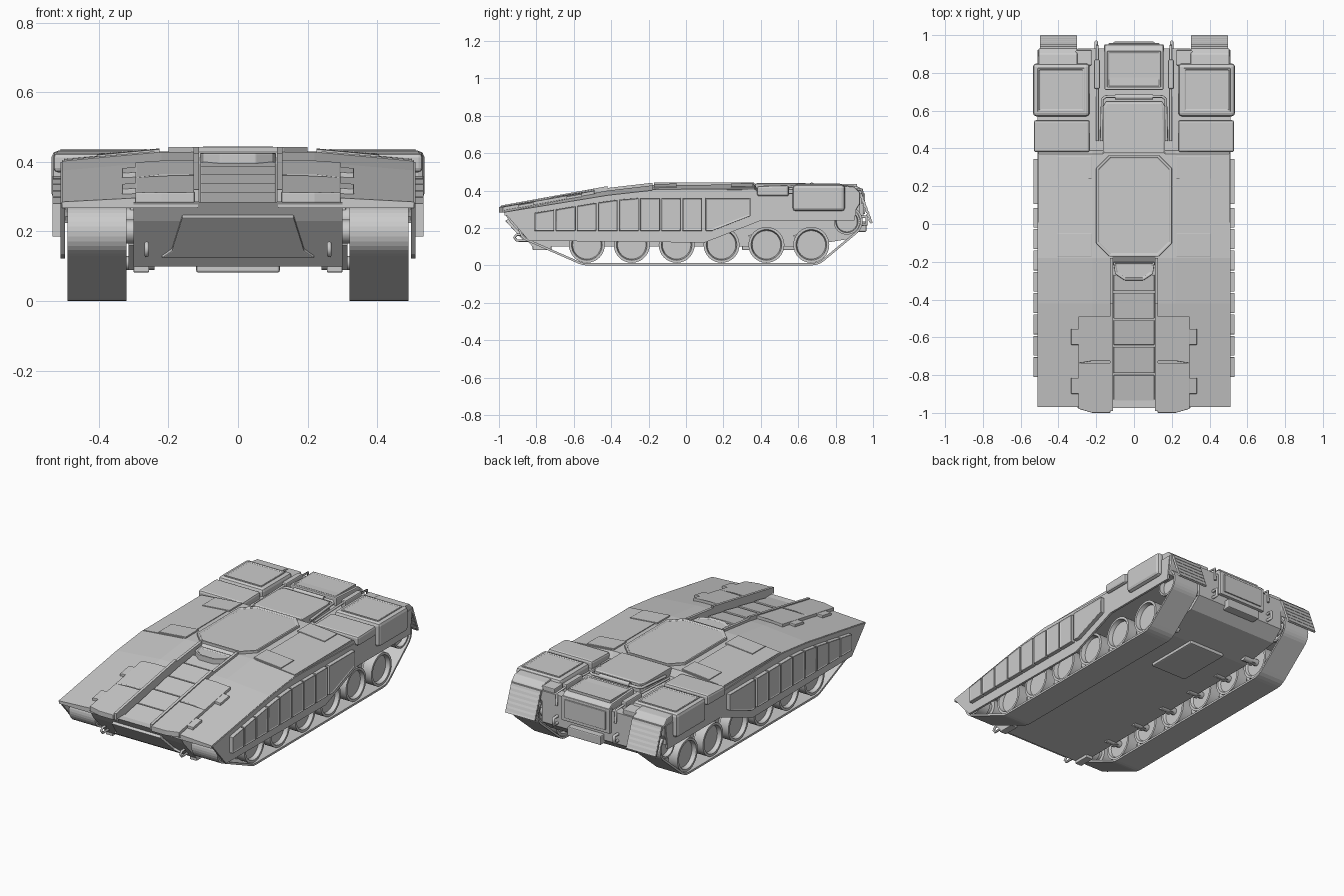
import bpy, bmesh
from math import sin, cos, pi
from mathutils import Vector
from mathutils.geometry import convex_hull_2d

if "Cube" in bpy.data.objects:
    bpy.data.objects.remove(bpy.data.objects["Cube"])


def finish(name, bm, mirror=False, bevel=0, smooth=False):
    bmesh.ops.recalc_face_normals(bm, faces=bm.faces)
    me = bpy.data.meshes.new(name)
    bm.to_mesh(me)
    bm.free()
    ob = bpy.data.objects.new(name, me)
    bpy.context.collection.objects.link(ob)
    if bevel:
        b = ob.modifiers.new("bevel", 'BEVEL')
        b.width, b.segments, b.limit_method = bevel, 2, 'ANGLE'
    if mirror:
        ob.modifiers.new("mirror", 'MIRROR')
    if smooth:
        bpy.ops.object.select_all(action='DESELECT')
        ob.select_set(True)
        bpy.context.view_layer.objects.active = ob
        bpy.ops.object.shade_smooth_by_angle()
    return ob


def loft(name, rings, caps=True, inset=None, **kw):
    """Skin a list of equal-length closed rings; inset=(width, depth) on the last cap."""
    bm = bmesh.new()
    vs = [[bm.verts.new(p) for p in r] for r in rings]
    n = len(vs[0])
    for a, b in zip(vs, vs[1:]):
        for i in range(n):
            bm.faces.new((a[i], a[(i + 1) % n], b[(i + 1) % n], b[i]))
    if caps:
        bm.faces.new(vs[0])
        top = bm.faces.new(vs[-1])
        bmesh.ops.recalc_face_normals(bm, faces=bm.faces)
        if inset:
            bmesh.ops.inset_region(bm, faces=[top], thickness=inset[0], depth=0)
            bmesh.ops.inset_region(bm, faces=[top], thickness=0.004, depth=inset[1])
    return finish(name, bm, **kw)


def side_prism(name, yz, x0, x1, **kw):
    return loft(name, [[(x, y, z) for y, z in yz] for x in (x0, x1)], **kw)


def plate(name, xy, z0, z1, **kw):
    return loft(name, [[(x, y, z) for x, y in xy] for z in (z0, z1)], **kw)


def box(name, x0, x1, y0, y1, z0, z1, **kw):
    return plate(name, [(x0, y0), (x1, y0), (x1, y1), (x0, y1)], z0, z1, **kw)


def lathe(name, prof, cy, cz, seg=32, mirror=True):
    rings = []
    for k in range(seg):
        a = 2 * pi * k / seg
        rings.append([(x, cy + r * cos(a), cz + r * sin(a)) for x, r in prof])
    rings.append(rings[0])
    bm = bmesh.new()
    for a, b in zip(rings, rings[1:]):
        for i in range(len(prof) - 1):
            bm.faces.new([bm.verts.new(p) for p in (a[i], a[i + 1], b[i + 1], b[i])])
    bmesh.ops.remove_doubles(bm, verts=bm.verts, dist=1e-5)
    bmesh.ops.dissolve_degenerate(bm, edges=bm.edges, dist=1e-5)
    return finish(name, bm, mirror=mirror, smooth=True)


def tube(name, pts, r, mirror=False):
    cu = bpy.data.curves.new(name, 'CURVE')
    cu.dimensions, cu.bevel_depth, cu.bevel_resolution, cu.use_fill_caps = '3D', r, 2, True
    sp = cu.splines.new('POLY')
    sp.points.add(len(pts) - 1)
    for p, q in zip(sp.points, pts):
        p.co = (*q, 1)
    ob = bpy.data.objects.new(name, cu)
    bpy.context.collection.objects.link(ob)
    if mirror:
        ob.modifiers.new("mirror", 'MIRROR')


# Deck height: (y, outer edge z, inner z)
DECK = [(-0.97, .285, .30), (-0.42, .375, .40), (-0.18, .402, .428), (0.37, .405, .43)]
XI, XO = 0.115, 0.505


def deck(x, y):
    for a, b in zip(DECK, DECK[1:]):
        if y <= b[0] or b is DECK[-1]:
            t = (y - a[0]) / (b[0] - a[0])
            e, c = (a[i] + t * (b[i] - a[i]) for i in (1, 2))
            s = max(0, (x - 0.22) / (XO - 0.22))
            return c + s * (e - c)


def drape(name, xy, h, **kw):
    return loft(name, [[(x, y, deck(x, y) + d) for x, y in xy] for d in (-0.012, h)], **kw)


# Main hull: tub between the tracks, deck halves, sunken centre strip
side_prism("lower_hull", [(-.975, .285), (-.94, .23), (-.82, .10), (.62, .10), (.86, .14), (.93, .20),
                          (.93, .385), (.3, .385), (-.18, .38), (-.9, .285)], -.30, .30)
sections = [[(XO, y, .268), (XO, y, e), (.22, y, c), (XI, y, c), (XI, y, .268)]
            for y, e, c in DECK + [(.39, .385, .39), (.91, .38, .385)]]
loft("deck_half", sections, mirror=True)
side_prism("centre_deck", [(-.955, .26), (-.955, .272), (-.5, .352), (-.22, .395), (-.17, .43), (.38, .43),
                           (.39, .385), (.92, .385), (.92, .26)], -.12, .12)

# Side skirts and their armour panels
side_prism("side_skirt", [(-.97, .282), (-.84, .132), (.10, .122), (.40, .24), (.90, .24), (.92, .385), (.37, .385),
                          (-.18, .40), (-.42, .373)], .497, .51, mirror=True)
for i in range(8):
    y0, y1 = -.81 + i * .113, -.81 + i * .113 + .105
    t0, t1 = (min(.36, deck(XO, y) - .03) for y in (y0, y1))
    side_prism("skirt_panel", [(y0, .185), (y1, .185), (y1, t1), (y0, t0)], .505, .533,
               mirror=True, bevel=.004, inset=(.006, -.003))
side_prism("skirt_panel_rear", [(.105, .185), (.14, .185), (.345, .265), (.345, .36), (.105, .36)], .505, .533,
           mirror=True, bevel=.004, inset=(.006, -.003))

# Front deck armour strips, side tabs, walls of the centre channel
for y0, y1 in ((-1.0, -.735), (-.725, -.49)):
    d = .022 if y0 < -.9 else -.012
    drape("glacis_armour", [(.125, y0), (.22, y0), (.295, y0 + d), (.295, y1), (.20, y1), (.125, y1)], .018,
          mirror=True, bevel=.003)
    ym = (y0 + y1) / 2 + .01
    drape("armour_tab", [(.29, ym - .042), (.333, ym - .042), (.333, ym + .042), (.29, ym + .042)], .016,
          mirror=True, bevel=.003)
drape("channel_wall", [(.112, -.99), (.128, -.99), (.128, -.42), (.112, -.42)], .024, mirror=True)
drape("channel_wall_rear", [(.112, -.42), (.128, -.42), (.128, -.18), (.112, -.18)], .014, mirror=True)
for y0, y1 in ((-.95, -.80), (-.79, -.65), (-.64, -.51), (-.50, -.365), (-.355, -.27)):
    za, zb = deck(0, y0) - .022, deck(0, y1) - .018
    side_prism("channel_slat", [(y0, za - .02), (y1, zb - .02), (y1, zb), (y0, za)], -.108, .108, bevel=.003)

# Driver hatch visor
plate("driver_visor", [(-.11, -.20), (-.10, -.265), (-.05, -.298), (.05, -.298), (.10, -.265), (.11, -.20)],
      .38, .425, bevel=.006, inset=(.012, -.006))

# Turret opening cover and shoulders
c = .07
oct_ = [(-.2 + c, -.172), (.2 - c, -.172), (.2, -.172 + c), (.2, .365 - c), (.2 - c, .365), (-.2 + c, .365),
        (-.2, .365 - c), (-.2, -.172 + c)]
plate("turret_ring", oct_, .42, .443, bevel=.003, inset=(.012, -.006))
drape("side_deck_panel", [(.24, -.178), (.50, -.178), (.50, .365), (.24, .365)], .004, mirror=True)
for y0, y1 in ((-.172, -.05), (.24, .36)):
    drape("deck_hatch", [(.225, y0), (.405, y0), (.405, y1), (.225, y1)], .009, mirror=True, bevel=.002)

# Rear stowage boxes
side_prism("small_stowage", [(.38, .37), (.55, .37), (.55, .43), (.38, .425)], .235, .53, mirror=True, bevel=.012)
box("stowage_box", .235, .535, .57, .85, .29, .432, mirror=True, bevel=.018)
box("stowage_lid", .262, .51, .595, .825, .42, .437, mirror=True, bevel=.004, inset=(.012, -.004))
side_prism("rear_fender", [(.84, .28), (.90, .28), (.93, .33), (.93, .39), (.90, .42), (.84, .425)], .30, .505,
           mirror=True, bevel=.006)
side_prism("fender_block", [(.84, .2), (.92, .2), (.92, .41), (.84, .415)], .225, .31, mirror=True, bevel=.004)

# Engine cover, rear hatch and pipes
plate("engine_cover", [(-.165, .37), (.165, .37), (.165, .62), (.15, .65), (-.15, .65), (-.165, .62)], .37, .437,
      bevel=.006, inset=(.01, .003))
side_prism("rear_hatch", [(.71, .37), (.945, .27), (.945, .405), (.92, .422), (.71, .435)], -.155, .155, bevel=.006)
box("rear_hatch_lid", -.142, .142, .722, .915, .41, .436, bevel=.003, inset=(.01, -.005))
box("rear_door", -.16, .16, .92, .95, .255, .40, bevel=.005)
box("rear_door_panel", -.135, .135, .945, .957, .275, .385, bevel=.003)
box("rear_step", -.11, .11, .91, .965, .18, .235, bevel=.006)
box("side_latch", .18, .212, .715, .87, .38, .43, mirror=True, bevel=.007)
tube("deck_pipe", [(0, .675, .428), (.15, .675, .428), (.168, .66, .425), (.172, .44, .41)], .008, mirror=True)
tube("outer_pipe", [(.195, .44, .405), (.195, .70, .415), (.195, .94, .405), (.195, .945, .33)], .007, mirror=True)
tube("cover_roll", [(-.10, .672, .43), (.10, .672, .43)], .014)
tube("tow_eye", [(.2, .93, .22), (.2, .965, .22), (.2, .965, .26), (.2, .93, .26)], .009, mirror=True)

# Louvred rear mud flaps
side_prism("mud_flap", [(.925, .385), (.94, .385), (.998, .228), (.988, .224)], .302, .498, mirror=True)
for i in range(6):
    y, z = .94 + i * .0095, .375 - i * .026
    side_prism("flap_slat", [(y - .015, z), (y + .003, z), (y + .012, z - .016), (y - .005, z - .016)], .305, .495,
               mirror=True)

# Nose plate, tow hooks and belly plates
front = [(-.22, .13), (.22, .13), (.19, .15), (.16, .245), (-.16, .245), (-.19, .15)]
slope = lambda z: -.82 - (z - .10) * .93
loft("nose_plate", [[(x, slope(z) - d, z - d * .5) for x, z in front] for d in (-.01, .012)], bevel=.003)
tube("tow_hook", [(.262, -.85, .165), (.262, -.905, .165), (.262, -.918, .15), (.262, -.905, .133), (.262, -.83, .133)],
     .007, mirror=True)
box("tow_bracket", .255, .30, -.82, -.72, .082, .112, mirror=True, bevel=.004)
plate("belly_plate", [(-.12, .30), (.12, .30), (.12, .64), (-.12, .64)], .105, .082, bevel=.006)

# Running gear: six road wheels, drive wheels front and back, axles
WY = [-.53 + .24 * i for i in range(6)]
wheel = [(.34, 0), (.34, .075), (.325, .082), (.325, .096), (.39, .096), (.39, .06), (.42, .06), (.42, .096),
         (.48, .096), (.48, .082), (.455, .076), (.455, 0)]
for y in WY:
    lathe("road_wheel", wheel, y, .11)
    tube("axle", [(.24, y, .11), (.35, y, .11)], .02, mirror=True)
    side_prism("swing_arm", [(y - .02, .09), (y + .02, .09), (y - .06, .17), (y - .10, .16)], .295, .315,
               mirror=True)
ENDS = [(-.82, .2, .062), (.86, .235, .07)]
for y, z, r in ENDS:
    lathe("drive_wheel", [(x, rr * r / .096) for x, rr in wheel], y, z)
    tube("drive_axle", [(.22, y, z), (.35, y, z)], .035, mirror=True)

# Track band wrapped around the wheels
pts = [Vector((y + (r + .008) * cos(a * pi / 16), z + (r + .008) * sin(a * pi / 16)))
       for y, z, r in ENDS + [(WY[0], .11, .096), (WY[-1], .11, .096)] for a in range(32)]
path = [pts[i] for i in convex_hull_2d(pts)]
track = loft("track", [[(x, p.x, p.y) for p in path] for x in (.32, .49)], caps=False)
s = track.modifiers.new("thickness", 'SOLIDIFY')
s.thickness, s.offset = .012, 0
track.modifiers.new("mirror", 'MIRROR')
